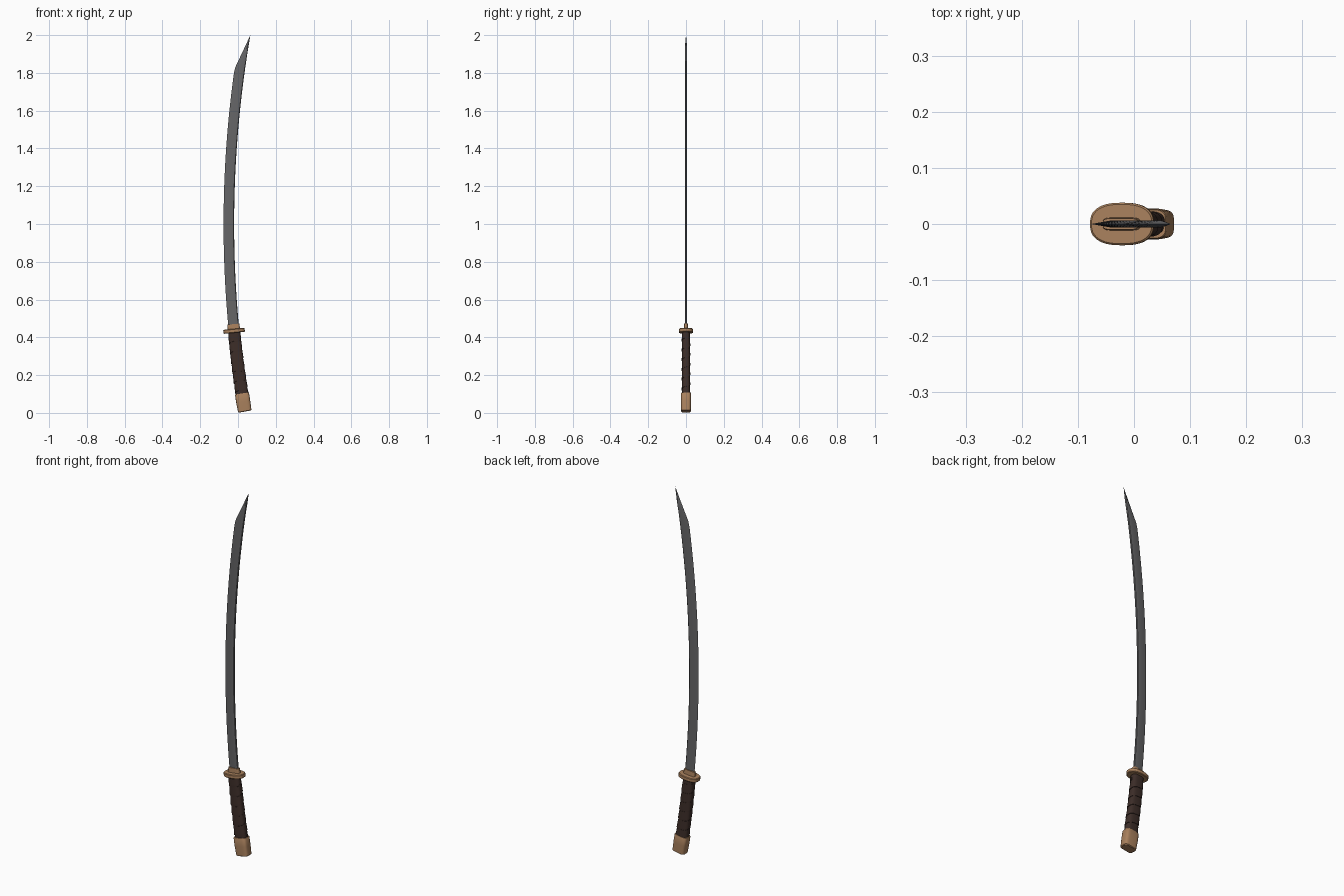
import bpy, bmesh, math
from mathutils import Vector

if "Cube" in bpy.data.objects:
    bpy.data.objects.remove(bpy.data.objects["Cube"])


def material(name, rgb):
    m = bpy.data.materials.new(name)
    m.diffuse_color = (*rgb, 1)
    m.use_nodes = True
    m.node_tree.nodes["Principled BSDF"].inputs["Base Color"].default_value = m.diffuse_color
    return m


STEEL = material("steel", (0.13, 0.13, 0.135))
BRONZE = material("bronze", (0.40, 0.22, 0.11))
WRAP = material("dark_wrap", (0.045, 0.026, 0.021))


# The whole sword follows one gentle curve: x as a function of z
def bow(z):
    return 0.086 * (z - 1.0) ** 2


def place(z, u, v, lift=0.0):
    """Point at curve height z, u across the width, v through the depth."""
    t = Vector((0.172 * (z - 1.0), 0, 1)).normalized()
    across = Vector((t.z, 0, -t.x))
    return Vector((-0.0485 + bow(z), 0, z)) + across * u + Vector((0, v, 0)) + t * lift


def oval(a, half_w, half_d, power):
    c, s = math.cos(a), math.sin(a)
    return (half_w * math.copysign(abs(c) ** (2 / power), c),
            half_d * math.copysign(abs(s) ** (2 / power), s))


def finish(name, bm, mat, angle=30):
    bmesh.ops.recalc_face_normals(bm, faces=bm.faces)
    me = bpy.data.meshes.new(name)
    bm.to_mesh(me)
    bm.free()
    ob = bpy.data.objects.new(name, me)
    bpy.context.collection.objects.link(ob)
    me.materials.append(mat)
    bpy.ops.object.select_all(action='DESELECT')
    ob.select_set(True)
    bpy.context.view_layer.objects.active = ob
    bpy.ops.object.shade_smooth_by_angle(angle=math.radians(angle))
    return ob


def skin(name, rings, mat, closed=True):
    """Join equal-sized point rings into a surface, capping closed sections."""
    bm = bmesh.new()
    rows = [[bm.verts.new(p) for p in ring] for ring in rings]
    n = len(rows[0])
    for a, b in zip(rows, rows[1:]):
        for i in range(n):
            j = (i + 1) % n
            bm.faces.new((a[i], a[j], b[j], b[i]))
    if closed:
        bm.faces.new(rows[0])
        bm.faces.new(rows[-1])
    return finish(name, bm, mat)


def oval_part(name, stations, mat, power, n=32, centre=None):
    """stations: (z, half width, half depth); centre gives one shared tilt."""
    rings = []
    for z, w, d in stations:
        base, lift = (z, 0) if centre is None else (centre, z - centre)
        rings.append([place(base, *oval(2 * math.pi * i / n, w, d, power), lift)
                      for i in range(n)])
    return skin(name, rings, mat)


# Blade: edge on the outside of the curve, ridged flats, roofed spine
heights = [0.43 + (1.80 - 0.43) * i / 24 for i in range(25)]
stations = [(z, 0.056) for z in heights]
stations += [(1.83, 0.053), (1.86, 0.0435), (1.895, 0.032), (1.93, 0.021),
             (1.97, 0.009), (2.0, 0.0003)]
rings = []
for z, w in stations:
    spine = -0.0205 + bow(z)
    k = min(1.0, w / 0.02)
    section = [(-w, 0), (-0.35 * w, 0.0065 * k), (-0.06 * w, 0.005 * k), (0, 0.0015 * k)]
    section += [(x, -y) for x, y in reversed(section[1:])]
    rings.append([Vector((spine + x, y, z)) for x, y in section])
blade = skin("blade", rings, STEEL)

# Blade collar and spacer above the guard
oval_part("blade_collar", [(0.435, 0.034, 0.012), (0.470, 0.031, 0.010)],
          BRONZE, 5, centre=0.45)

# Guard: flat oval plate with softened rim
oval_part("guard", [(0.424, 0.054, 0.035), (0.427, 0.057, 0.038),
                    (0.442, 0.057, 0.038), (0.445, 0.054, 0.035)],
          BRONZE, 2.5, 40, centre=0.434)

# Grip core
oval_part("grip", [(0.08 + 0.35 * i / 10, 0.033 - 0.002 * i / 10, 0.0205)
                   for i in range(11)], WRAP, 3)

# Wrapping: one flat band spiralling around the grip
turns, per_turn, z0, z1, half = 6, 32, 0.105, 0.415, 0.021
rings = []
for i in range(turns * per_turn + 1):
    a = 2 * math.pi * i / per_turn
    z = z0 + (z1 - z0) * i / (turns * per_turn)
    ring = []
    for dz, out in ((-half, -0.001), (-half, 0.0025), (half, 0.0008), (half, -0.001)):
        zz = min(max(z + dz, 0.09), 0.428)
        u, v = oval(a, 0.033 - 0.002 * (zz - 0.08) / 0.35 + out, 0.0205 + out, 3)
        ring.append(place(zz, u, v))
    rings.append(ring)
skin("grip_wrap", rings, WRAP)

# Pommel cap with chamfered lower rim
oval_part("pommel", [(0.007, 0.032, 0.022), (0.010, 0.036, 0.026),
                     (0.060, 0.0375, 0.0275), (0.100, 0.0375, 0.027),
                     (0.103, 0.036, 0.0255)], BRONZE, 4)
